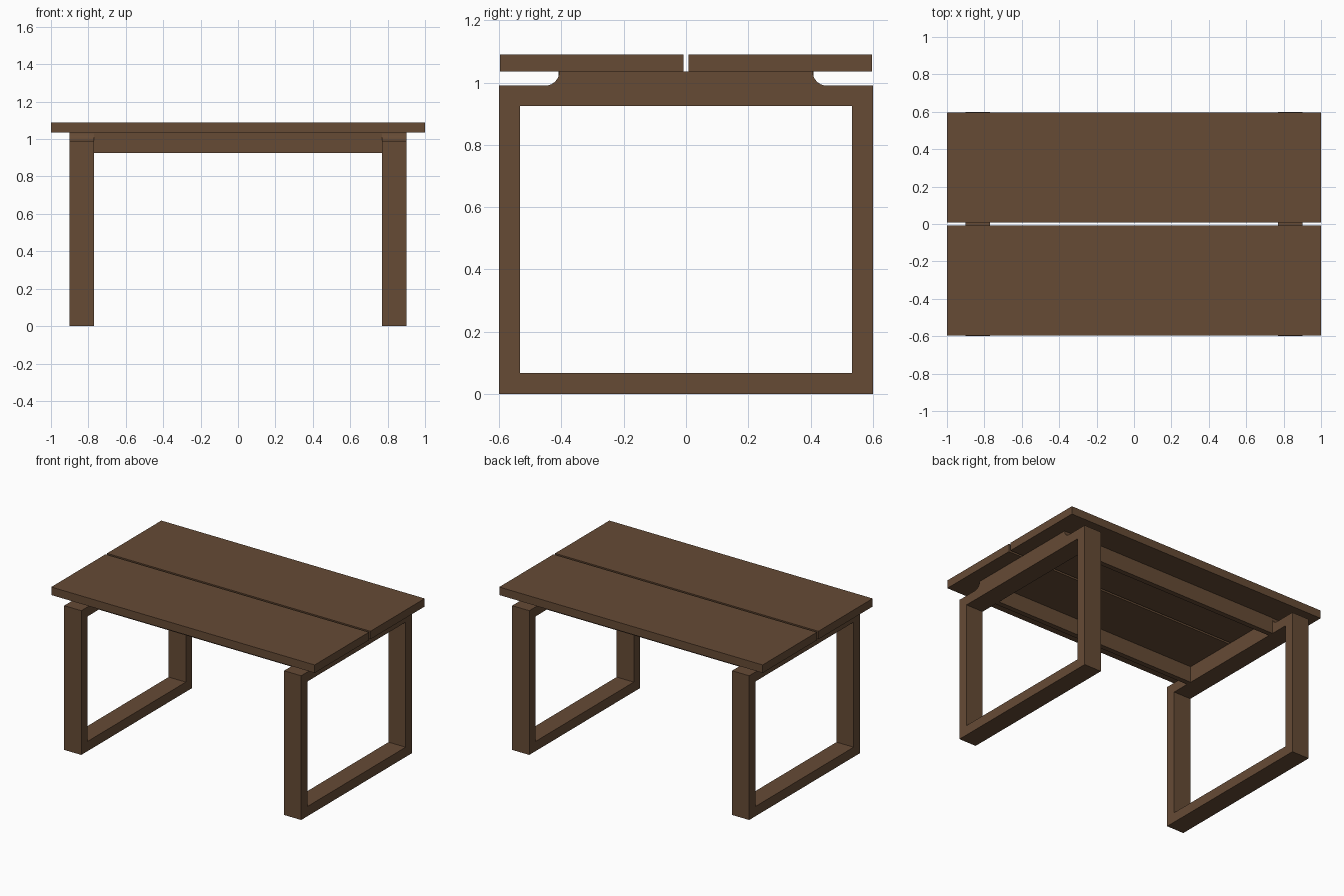
import bpy, bmesh, math
from mathutils import Vector

old = bpy.data.objects.get("Cube")
if old:
    bpy.data.objects.remove(old, do_unlink=True)

# One brown wood colour
wood = bpy.data.materials.new("brown_wood")
wood.use_nodes = True
colour = (0.133, 0.07, 0.036, 1)
wood.diffuse_color = colour
wood.node_tree.nodes["Principled BSDF"].inputs["Base Color"].default_value = colour

# Shared dimensions
HALF_DEPTH = 0.6
STOCK = 0.067          # thickness of legs and floor rails
LEG_IN, LEG_OUT = 0.77, 0.9
TENON_IN, TENON_OUT = 0.82, 0.872
RAIL_LOW, RAIL_END, RAIL_TOP = 0.925, 0.99, 1.035
TABLE_TOP = 1.09
SHOULDER = HALF_DEPTH - STOCK


def span(a, b, sign):
    return tuple(sorted((a * sign, b * sign)))


def prism(name, outline, xs):
    """Extrude a (y, z) outline along x."""
    bm = bmesh.new()
    face = bm.faces.new([bm.verts.new((xs[0], y, z)) for y, z in outline])
    ext = bmesh.ops.extrude_face_region(bm, geom=[face])
    verts = [g for g in ext["geom"] if isinstance(g, bmesh.types.BMVert)]
    bmesh.ops.translate(bm, verts=verts, vec=Vector((xs[1] - xs[0], 0, 0)))
    bmesh.ops.recalc_face_normals(bm, faces=bm.faces)
    mesh = bpy.data.meshes.new(name)
    bm.to_mesh(mesh)
    bm.free()
    mesh.materials.append(wood)
    obj = bpy.data.objects.new(name, mesh)
    bpy.context.collection.objects.link(obj)
    return obj


def box(name, xs, ys, zs):
    return prism(name, [(ys[0], zs[0]), (ys[1], zs[0]), (ys[1], zs[1]), (ys[0], zs[1])], xs)


def apply_boolean(obj, cutter, operation):
    mod = obj.modifiers.new("joint", "BOOLEAN")
    mod.operation, mod.solver, mod.object = operation, "EXACT", cutter
    cutter.hide_render = True
    bpy.context.view_layer.objects.active = obj
    bpy.ops.object.modifier_apply(modifier=mod.name)
    bpy.data.objects.remove(cutter, do_unlink=True)


# Top rail outline: low ends rising through a cove to the raised middle
radius = RAIL_TOP - RAIL_END
cove_y = 0.452
half = [(HALF_DEPTH, RAIL_LOW), (HALF_DEPTH, RAIL_END)]
for i in range(9):
    a = math.radians(90 * i / 8)
    half.append((cove_y - radius * math.sin(a), RAIL_TOP - radius * math.cos(a)))
top_outline = half + [(-y, z) for y, z in reversed(half)]

# End frames: two rails and two legs joined by open bridle joints
for side, label in ((1, "left"), (-1, "right")):
    xs = span(LEG_IN, LEG_OUT, side)
    tenon = span(TENON_IN, TENON_OUT, side)
    top_rail = prism(label + "_top_rail", top_outline, xs)
    floor_rail = box(label + "_floor_rail", xs, (-HALF_DEPTH, HALF_DEPTH), (0, STOCK))
    for end, place in ((-1, "front"), (1, "back")):
        slot = span(SHOULDER, HALF_DEPTH + 0.1, end)
        apply_boolean(top_rail, box("slot", tenon, slot, (0.8, 1.2)), "DIFFERENCE")
        apply_boolean(floor_rail, box("slot", tenon, slot, (-0.1, 0.2)), "DIFFERENCE")
        ys = span(SHOULDER, HALF_DEPTH, end)
        leg = box(f"{place}_{label}_leg", xs, ys, (STOCK, RAIL_LOW))
        apply_boolean(leg, box("tenons", tenon, ys, (0, RAIL_END)), "UNION")

# Long rails under the top, and the two top boards
for end, place in ((-1, "front"), (1, "back")):
    box(place + "_long_rail", (-LEG_IN, LEG_IN), span(0.375, 0.41, end), (RAIL_LOW, RAIL_TOP))
    box(place + "_top_board", (-1, 1), span(0.008, 0.597, end), (RAIL_TOP, TABLE_TOP))
